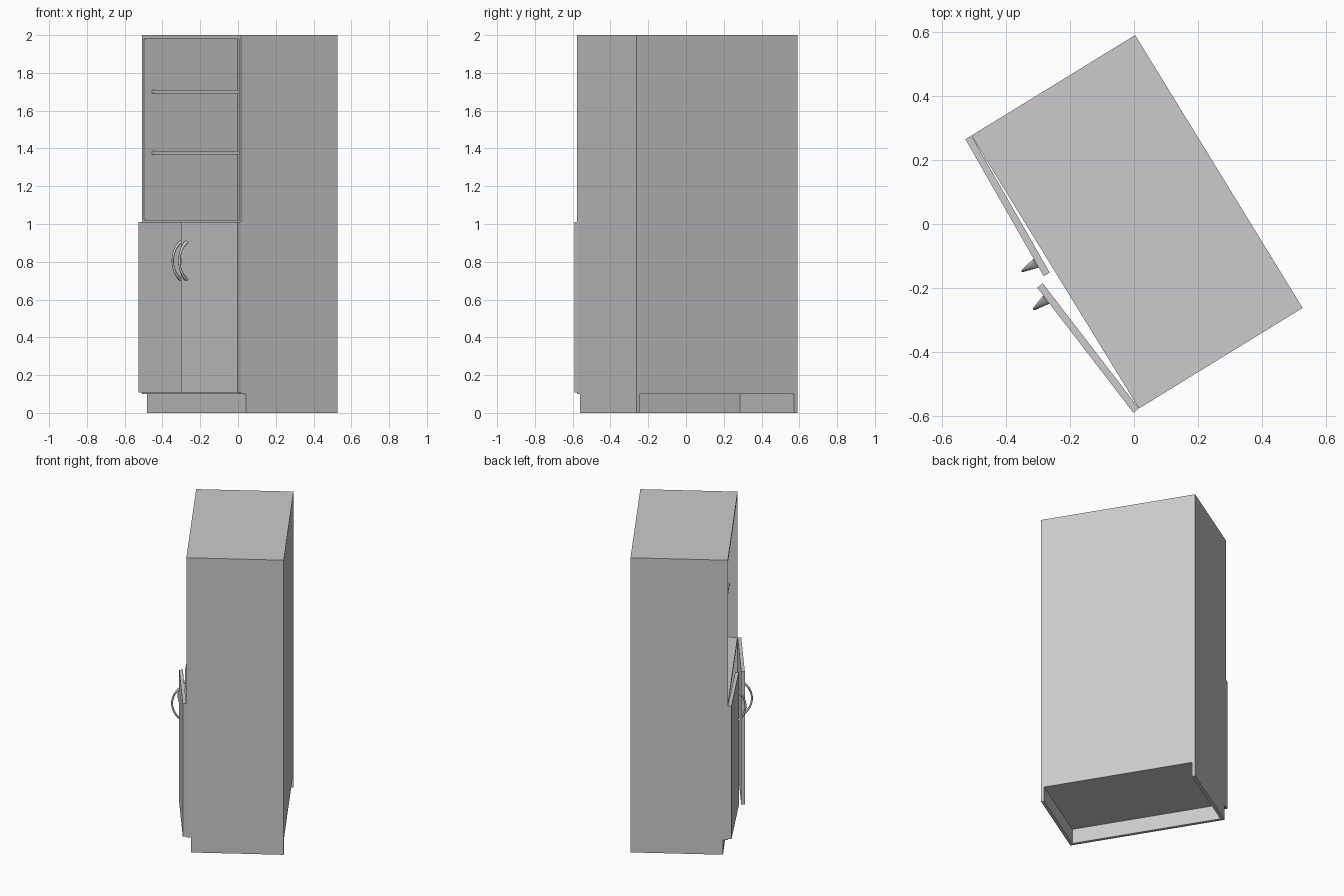
import bpy, bmesh
from math import sin, cos, pi, radians, atan2, sqrt
from mathutils import Matrix, Vector

if "Cube" in bpy.data.objects:
    bpy.data.objects.remove(bpy.data.objects["Cube"])

T = 0.02                      # board thickness
W, D, H = 0.5, 0.3, 2.0       # half width, half depth, height
PLINTH, RECESS = 0.1, 0.03
BODY = Matrix.Translation((0.0095, 0.007, 0)) @ Matrix.Rotation(radians(-58.45), 4, 'Z')


def finish(name, bm, mat):
    bmesh.ops.recalc_face_normals(bm, faces=bm.faces)
    me = bpy.data.meshes.new(name)
    bm.to_mesh(me)
    bm.free()
    ob = bpy.data.objects.new(name, me)
    ob.matrix_world = mat
    bpy.context.collection.objects.link(ob)
    return ob


def box(name, lo, hi, mat=BODY):
    lo, hi = Vector(lo), Vector(hi)
    bm = bmesh.new()
    bmesh.ops.create_cube(bm, size=1)
    for v in bm.verts:
        v.co = (lo + hi) / 2 + v.co * (hi - lo)
    return finish(name, bm, mat)


def side_panel(name, x):
    # board with a toe notch at the front bottom corner
    prof = [(-D + RECESS, 0), (D, 0), (D, H), (-D, H), (-D, PLINTH), (-D + RECESS, PLINTH)]
    bm = bmesh.new()
    f = bm.faces.new([bm.verts.new((x, y, z)) for y, z in prof])
    ext = bmesh.ops.extrude_face_region(bm, geom=[f])['geom']
    bmesh.ops.translate(bm, vec=(T, 0, 0), verts=[v for v in ext if isinstance(v, bmesh.types.BMVert)])
    return finish(name, bm, BODY)


def handle(name, x, y, mat, half=0.1, depth=0.046, steps=20, sides=12):
    # bow handle: circular arc, broad at the feet and slim in the middle
    r = (half ** 2 + depth ** 2) / (2 * depth)
    a_max = atan2(half, r - depth)
    bm = bmesh.new()
    rings = []
    for i in range(steps + 1):
        a = a_max * (2 * i / steps - 1)
        out = Vector((0, -cos(a), sin(a)))
        c = Vector((x, y + r - depth, 0.805)) + out * r
        w = 0.005 + 0.011 * (1 - (y - c.y) / depth)
        rings.append([bm.verts.new(c + Vector((w * cos(t), 0, 0)) + out * 0.006 * sin(t))
                      for t in (2 * pi * k / sides for k in range(sides))])
    for p, q in zip(rings, rings[1:]):
        for k in range(sides):
            n = (k + 1) % sides
            bm.faces.new((p[k], p[n], q[n], q[k]))
    bm.faces.new(rings[0])
    bm.faces.new(rings[-1])
    ob = finish(name, bm, mat)
    bpy.context.view_layer.objects.active = ob
    ob.select_set(True)
    bpy.ops.object.shade_smooth_by_angle(angle=radians(40))
    ob.select_set(False)


# Carcass
side_panel("left_side", -W)
side_panel("right_side", W - T)
i = W - T
box("back_panel", (-i, D - T, PLINTH), (i, D, H))
box("top_board", (-i, -D, H - T), (i, D - T, H))
box("middle_board", (-i, -D, 1.0), (i, D - T, 1.02))
box("bottom_board", (-i, -D, PLINTH), (i, D - T, PLINTH + T))
box("plinth", (-i, -D + RECESS, 0), (i, -D + RECESS + T, PLINTH))

# Open shelves, set back from the front
for n, z in (("lower_shelf", 1.367), ("upper_shelf", 1.69)):
    box(n, (-i, -D + 0.05, z), (i, D - T, z + T))

# Doors, slightly ajar, each with a bow handle
DW, DT = 0.493, 0.022
for n, s, ang in (("left", 1, -1.8), ("right", -1, 6.0)):
    m = BODY @ Matrix.Translation((-s * W, -D, 0)) @ Matrix.Rotation(radians(ang), 4, 'Z')
    box(n + "_door", (min(0, s * DW), -DT, 0.107), (max(0, s * DW), 0, 1.01), m)
    handle(n + "_handle", s * (DW - 0.047), -DT, m)
